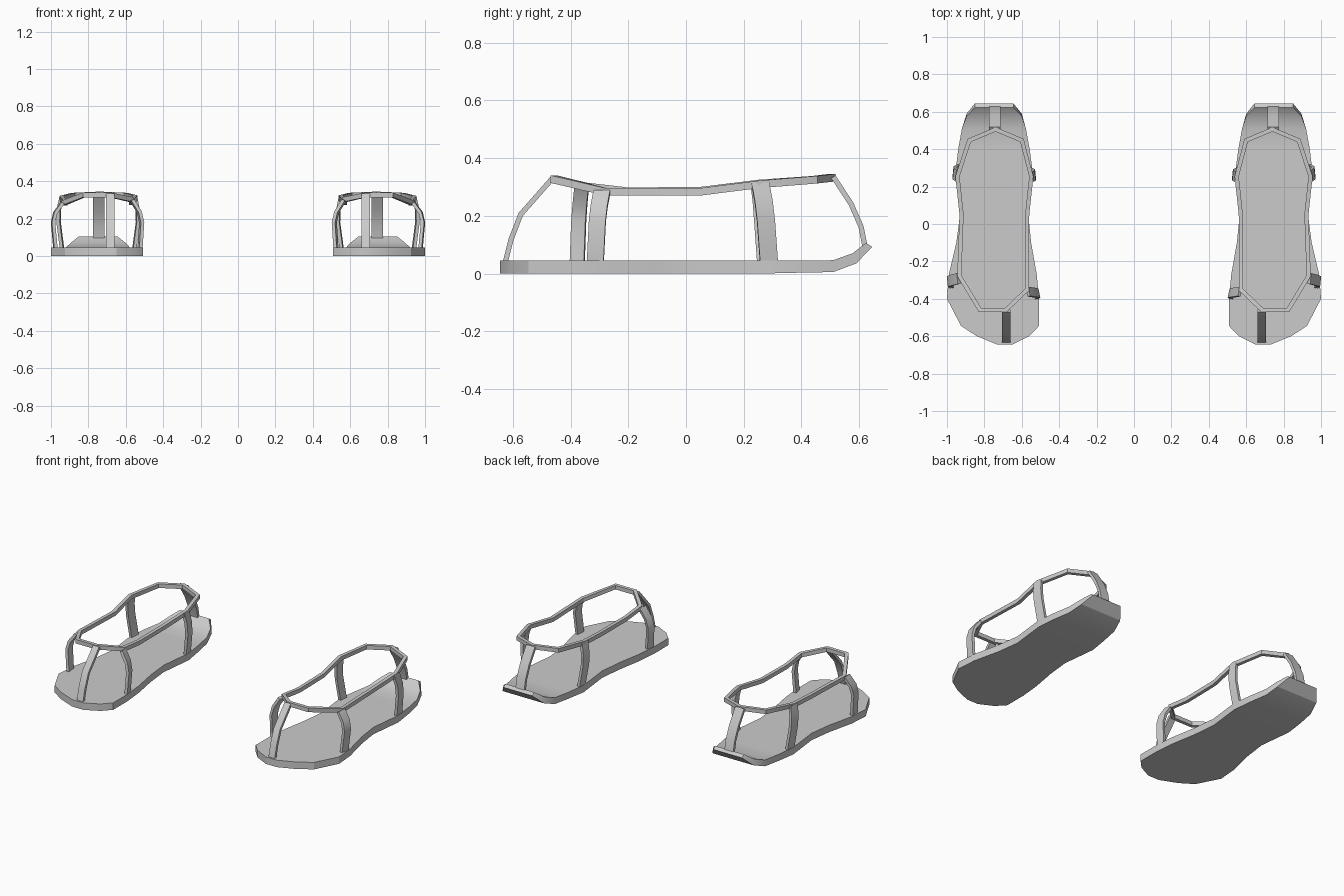
import bpy, bmesh, math
from mathutils import Vector

cube = bpy.data.objects.get("Cube")
if cube:
    bpy.data.objects.remove(cube, do_unlink=True)

grey = bpy.data.materials.new("soft grey")
grey.use_nodes = True
grey.diffuse_color = (0.6, 0.6, 0.6, 1)
grey.node_tree.nodes["Principled BSDF"].inputs["Base Color"].default_value = (0.6, 0.6, 0.6, 1)


def loft(name, sections, closed=False):
    """Skin equal-sized cross-sections, then mirror the part to the other foot."""
    bm = bmesh.new()
    rings = [[bm.verts.new(p) for p in s] for s in sections]
    n = len(rings)
    for i in range(n if closed else n - 1):
        a, b = rings[i], rings[(i + 1) % n]
        for j in range(len(a)):
            k = (j + 1) % len(a)
            bm.faces.new((a[j], a[k], b[k], b[j]))
    if not closed:
        bm.faces.new(rings[0])
        bm.faces.new(rings[-1])
    bmesh.ops.recalc_face_normals(bm, faces=bm.faces)
    mesh = bpy.data.meshes.new(name)
    bm.to_mesh(mesh)
    bm.free()
    mesh.materials.append(grey)
    ob = bpy.data.objects.new(name, mesh)
    bpy.context.collection.objects.link(ob)
    ob.modifiers.new("other_foot", 'MIRROR').use_mirror_merge = False
    bpy.ops.object.select_all(action='DESELECT')
    ob.select_set(True)
    bpy.context.view_layer.objects.active = ob
    bpy.ops.object.shade_smooth_by_angle(angle=math.radians(25))


def strap(name, path, across, width, thick):
    """Flat band along a path of outer-face points; 'across' is its width direction."""
    pts = [Vector(p) for p in path]
    across = Vector(across).normalized()
    centre = Vector((0.74, 0.0, 0.1))
    sections = []
    for i, p in enumerate(pts):
        t = pts[min(i + 1, len(pts) - 1)] - pts[max(i - 1, 0)]
        inward = t.cross(across).normalized()
        if inward.dot(centre - p) < 0:
            inward.negate()
        w, d = across * width / 2, inward * thick
        sections.append([p - w, p + w, p + w + d, p - w + d])
    loft(name, sections)


# Sole: rows of y, inner x, outer x, bottom z, top z; the heel curls up
rows = [(-0.645, 0.65, 0.73, 0, 0.045), (-0.60, 0.56, 0.84, 0, 0.045),
        (-0.545, 0.508, 0.925, 0, 0.045), (-0.40, 0.508, 1.0, 0, 0.045),
        (-0.27, 0.52, 0.99, 0, 0.045), (-0.10, 0.55, 0.95, 0, 0.045),
        (0.05, 0.565, 0.93, 0, 0.045), (0.27, 0.54, 0.955, 0, 0.045),
        (0.40, 0.558, 0.94, 0.003, 0.045), (0.51, 0.578, 0.92, 0.005, 0.046),
        (0.59, 0.60, 0.895, 0.035, 0.07), (0.645, 0.645, 0.85, 0.092, 0.106)]
sections = []
for y, xi, xo, zb, zt in rows:
    yt = y - max(0, y - 0.51) * 0.16
    sections.append([(xi, y, zb), (xo, y, zb), (xo, yt, zt), (xi, yt, zt)])
loft("sole", sections)

# Collar: closed rim around the opening, outer top edge points
rim = [(0.74, 0.518, 0.345), (0.89, 0.455, 0.338), (0.955, 0.255, 0.322),
       (0.933, 0.05, 0.296), (0.945, -0.28, 0.296), (0.83, -0.47, 0.34),
       (0.68, -0.47, 0.34), (0.56, -0.355, 0.315), (0.562, -0.20, 0.298),
       (0.56, 0.05, 0.30), (0.538, 0.255, 0.325), (0.59, 0.455, 0.338)]
sections = []
for i, p in enumerate(rim):
    p = Vector(p)
    a, b = (Vector(rim[i - 1]) - p), (Vector(rim[(i + 1) % len(rim)]) - p)
    a.z = b.z = 0
    t = (b.normalized() - a.normalized()).normalized()
    inward = Vector((t.y, -t.x, 0))
    if inward.dot(Vector((0.745, 0.02, 0)) - p) < 0:
        inward.negate()
    inward *= 0.022 / max(0.6, abs(b.normalized().cross(t).z - 0) and b.normalized().dot(t))
    down = Vector((0, 0, -0.026))
    sections.append([p, p + inward, p + inward + down, p + down])
loft("collar", sections, closed=True)

# Toe and heel straps
strap("toe_strap", [(0.683, -0.635, 0.04), (0.683, -0.615, 0.12), (0.683, -0.58, 0.21),
                    (0.683, -0.47, 0.335)], (1, 0, 0), 0.044, 0.018)
strap("heel_strap", [(0.745, 0.63, 0.09), (0.745, 0.615, 0.165), (0.745, 0.58, 0.245),
                     (0.745, 0.518, 0.34)], (1, 0, 0), 0.062, 0.018)

# Side straps bulge outwards between sole and collar
strap("front_outer_strap", [(0.985, -0.315, 0.04), (0.998, -0.308, 0.18), (0.985, -0.302, 0.235),
                            (0.945, -0.292, 0.29)], (0.1, 1, 0), 0.058, 0.018)
strap("front_inner_strap", [(0.515, -0.375, 0.04), (0.506, -0.37, 0.18), (0.52, -0.366, 0.24),
                            (0.56, -0.36, 0.305)], (0.2, 1, 0), 0.05, 0.018)
strap("rear_outer_strap", [(0.95, 0.288, 0.04), (0.968, 0.278, 0.18), (0.967, 0.27, 0.25),
                           (0.952, 0.258, 0.315)], (-0.1, 1, 0), 0.062, 0.018)
strap("rear_inner_strap", [(0.545, 0.275, 0.04), (0.526, 0.265, 0.18), (0.528, 0.26, 0.25),
                           (0.541, 0.252, 0.318)], (0.1, 1, 0), 0.055, 0.018)
